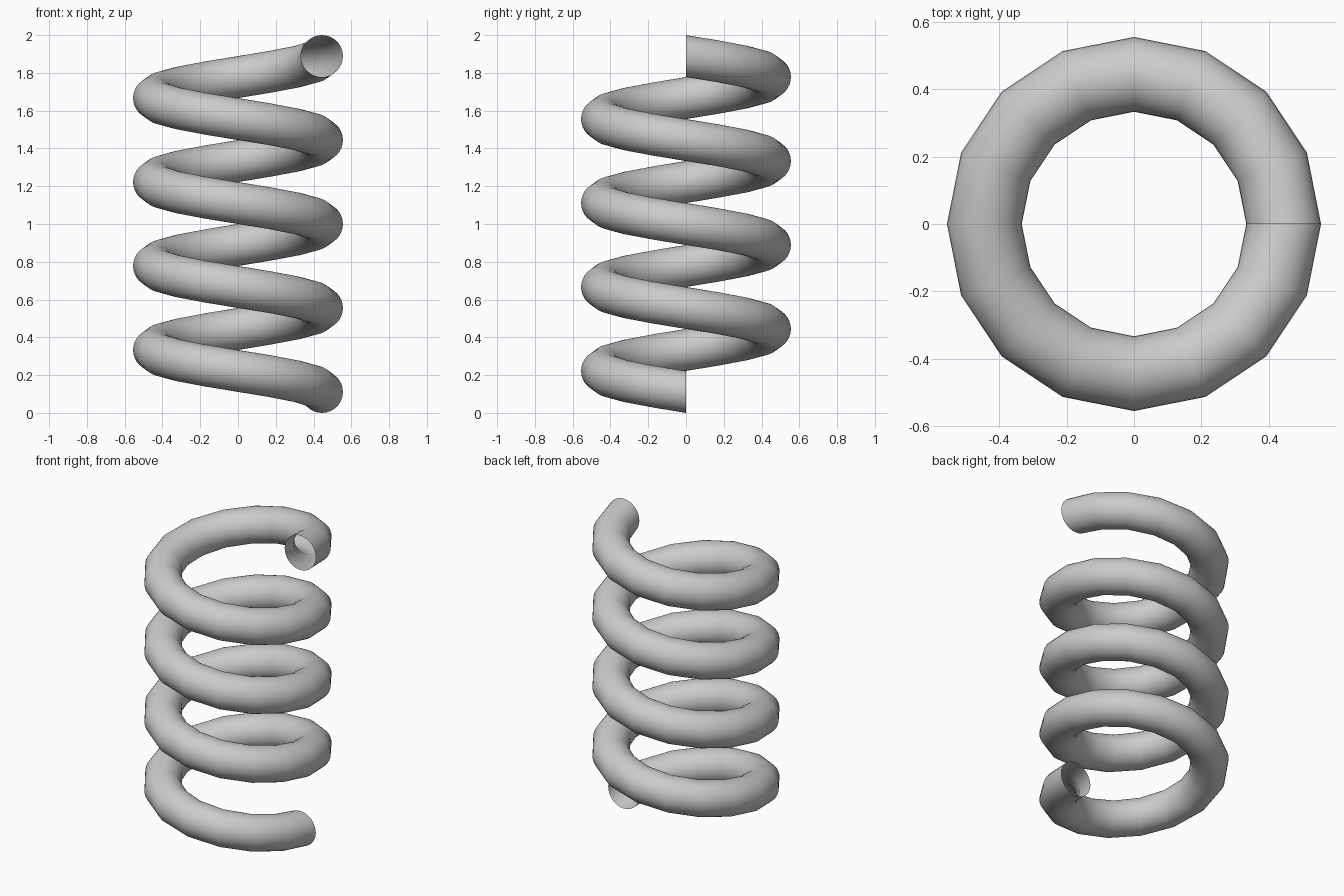
import bpy
import math

if "Cube" in bpy.data.objects:
    bpy.data.objects.remove(bpy.data.objects["Cube"])

UNIT = 1 / 9                # wire radius; whole coil is 18 wire radii tall
COIL_RADIUS = 4 * UNIT
PITCH = 4 * UNIT
TURNS, STEPS, SIDES = 4, 16, 32


def ring_point(i, j):
    """Point j on the upright wire circle at sweep step i (clockwise, rising)."""
    turn = -2 * math.pi * i / STEPS
    a = 2 * math.pi * j / SIDES
    r = COIL_RADIUS + UNIT * math.cos(a)
    z = UNIT + PITCH * i / STEPS + UNIT * math.sin(a)
    return (r * math.cos(turn), r * math.sin(turn), z)


# Coil spring: open-ended round tube swept along a helix
rings = TURNS * STEPS + 1
verts = [ring_point(i, j) for i in range(rings) for j in range(SIDES)]
faces = []
for i in range(rings - 1):
    for j in range(SIDES):
        k = (j + 1) % SIDES
        faces.append((i * SIDES + j, i * SIDES + k,
                      (i + 1) * SIDES + k, (i + 1) * SIDES + j))

mesh = bpy.data.meshes.new("coil_spring")
mesh.from_pydata(verts, [], faces)
for p in mesh.polygons:
    p.use_smooth = True
mesh.update()
spring = bpy.data.objects.new("coil_spring", mesh)
bpy.context.collection.objects.link(spring)
